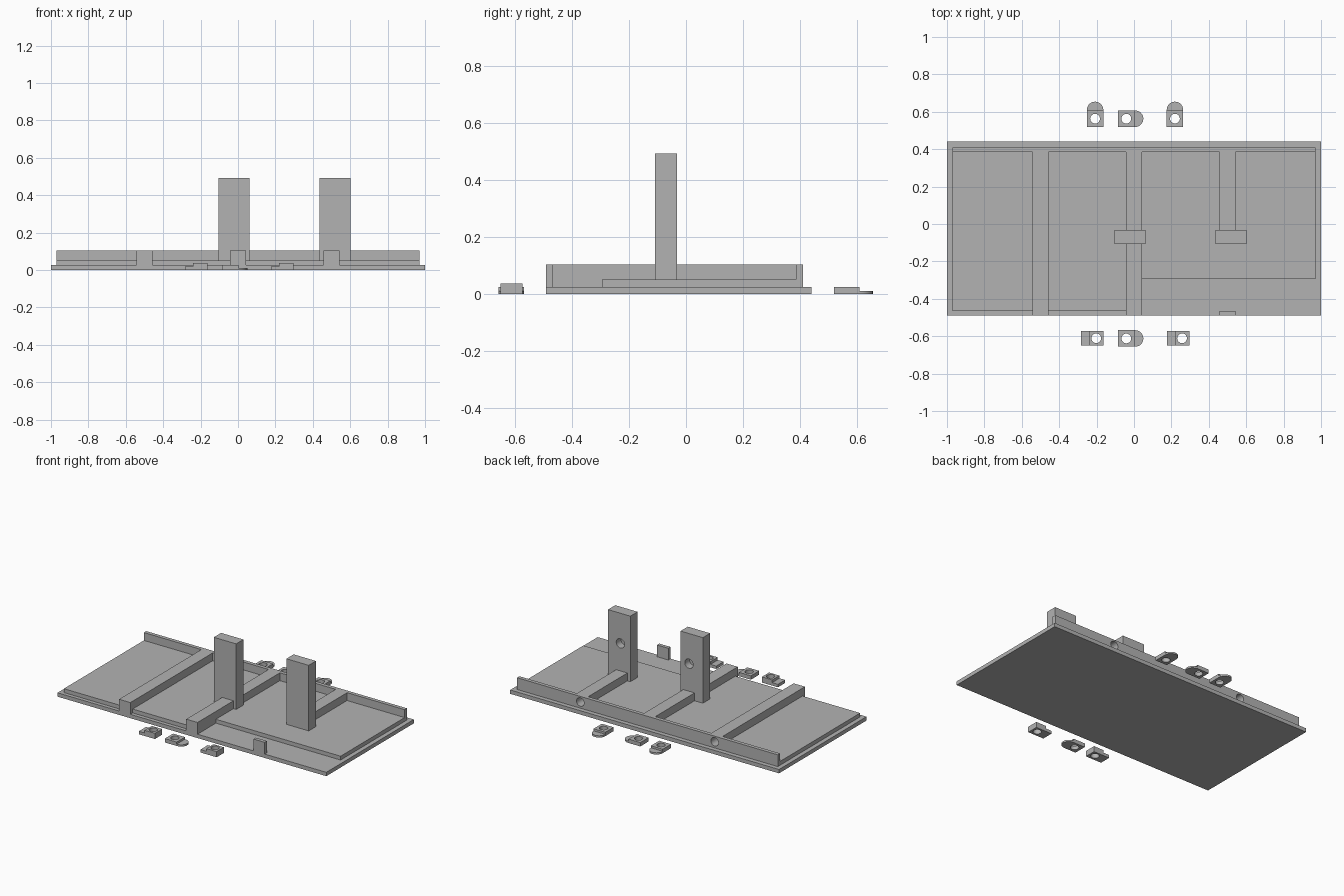
import bpy, bmesh, math
from mathutils import Matrix

if "Cube" in bpy.data.objects:
    bpy.data.objects.remove(bpy.data.objects["Cube"])

grey = bpy.data.materials.new("plain grey")
grey.diffuse_color = (0.45, 0.45, 0.45, 1)
grey.use_nodes = True
grey.node_tree.nodes["Principled BSDF"].inputs["Base Color"].default_value = grey.diffuse_color


def finish(name, bm):
    me = bpy.data.meshes.new(name)
    bmesh.ops.recalc_face_normals(bm, faces=bm.faces)
    bm.to_mesh(me)
    bm.free()
    me.materials.append(grey)
    ob = bpy.data.objects.new(name, me)
    bpy.context.collection.objects.link(ob)
    return ob


def box(name, x0, x1, y0, y1, z0, z1):
    bm = bmesh.new()
    m = Matrix.Translation(((x0 + x1) / 2, (y0 + y1) / 2, (z0 + z1) / 2))
    bmesh.ops.create_cube(bm, size=1, matrix=m @ Matrix.Diagonal((x1 - x0, y1 - y0, z1 - z0, 1)))
    return finish(name, bm)


def cylinder(name, centre, r, depth, along_y=False):
    bm = bmesh.new()
    m = Matrix.Translation(centre)
    if along_y:
        m = m @ Matrix.Rotation(math.pi / 2, 4, 'X')
    bmesh.ops.create_cone(bm, cap_ends=True, segments=32, radius1=r, radius2=r, depth=depth, matrix=m)
    return finish(name, bm)


def prism(name, pts, z0, z1):
    bm = bmesh.new()
    f = bm.faces.new([bm.verts.new((x, y, z0)) for x, y in pts])
    up = bmesh.ops.extrude_face_region(bm, geom=[f])["geom"]
    bmesh.ops.translate(bm, vec=(0, 0, z1 - z0), verts=[v for v in up if isinstance(v, bmesh.types.BMVert)])
    return finish(name, bm)


def combine(ob, others, op):
    """Apply booleans one after another and discard the helpers."""
    bpy.context.view_layer.objects.active = ob
    for o in others:
        o.hide_render = True
        mod = ob.modifiers.new("bool", 'BOOLEAN')
        mod.operation, mod.solver, mod.object = op, 'EXACT', o
        bpy.ops.object.modifier_apply(modifier=mod.name)
        bpy.data.objects.remove(o)


def smooth(ob):
    bpy.ops.object.select_all(action='DESELECT')
    ob.select_set(True)
    bpy.context.view_layer.objects.active = ob
    bpy.ops.object.shade_smooth_by_angle(angle=math.radians(30))


# Tray: base, raised floors, back wall, ribs, front tab and posts
FRONT, BASE, FLOOR, TOP = -0.49, 0.026, 0.052, 0.105
tray = box("tray", -1, 1, FRONT, 0.44, 0, BASE)
parts = [
    box("left_floor", -0.97, 0.0, -0.465, 0.41, 0.01, FLOOR),
    box("right_floor", -0.01, 0.97, -0.295, 0.41, 0.01, FLOOR),
    box("back_wall", -0.97, 0.97, 0.385, 0.41, 0.01, TOP),
    box("left_rib", -0.542, -0.458, FRONT, 0.40, 0.01, TOP),
    box("middle_rib", -0.042, 0.042, FRONT, 0.40, 0.01, TOP),
    box("right_rib", 0.458, 0.542, -0.07, 0.40, 0.01, TOP),
    box("front_tab", 0.458, 0.542, FRONT, -0.466, 0.01, TOP),
    box("middle_post", -0.104, 0.062, -0.108, -0.031, 0.01, 0.493),
    box("right_post", 0.436, 0.602, -0.108, -0.031, 0.01, 0.493),
]
combine(tray, parts, 'UNION')

# Blind holes in the back wall and the backs of the posts
holes = [cylinder("wall_hole", (x, 0.41, 0.067), 0.028, 0.24, True) for x in (-0.5, 0.5)]
holes += [cylinder("post_hole", (x, -0.031, 0.29), 0.031, 0.1, True) for x in (0, 0.51)]
combine(tray, holes, 'DIFFERENCE')
smooth(tray)


# Clips with a drilled block and a thin rounded tongue
def tongue_clip(name, x, y, turn):
    """Block centred on (0, 0), tongue towards local +x, then turned and placed."""
    h = 0.044
    arc = [(h + 0.003 + h * math.cos(a), h * math.sin(a))
           for a in (math.pi * (i / 16 - 0.5) for i in range(17))]
    return place(name, x, y, turn, h, [(-h + 0.005, -h)] + arc + [(-h + 0.005, h)])


def place(name, x, y, turn, h, outline):
    c, s = round(math.cos(turn)), round(math.sin(turn))
    put = lambda pts: [(x + px * c - py * s, y + px * s + py * c) for px, py in pts]
    clip = prism(name, put([(-h, -h), (h, -h), (h, h), (-h, h)]), 0, 0.026)
    combine(clip, [prism("tongue", put(outline), 0, 0.012)], 'UNION')
    combine(clip, [cylinder("drill", (x, y, 0.02), 0.026, 0.2)], 'DIFFERENCE')
    smooth(clip)


tongue_clip("back_left_clip", -0.208, 0.563, math.pi / 2)
tongue_clip("back_right_clip", 0.219, 0.563, math.pi / 2)
tongue_clip("back_middle_clip", -0.041, 0.563, 0)
tongue_clip("front_middle_clip", -0.041, -0.612, 0)

# Stepped clips in front
for name, x in (("front_left_clip", -0.283), ("front_right_clip", 0.176)):
    clip = box(name, x, x + 0.12, -0.65, -0.573, 0, 0.02)
    combine(clip, [box("step", x + 0.043, x + 0.12, -0.65, -0.573, 0, 0.038)], 'UNION')
    combine(clip, [cylinder("drill", (x + 0.081, -0.611, 0.02), 0.026, 0.2)], 'DIFFERENCE')
    smooth(clip)
